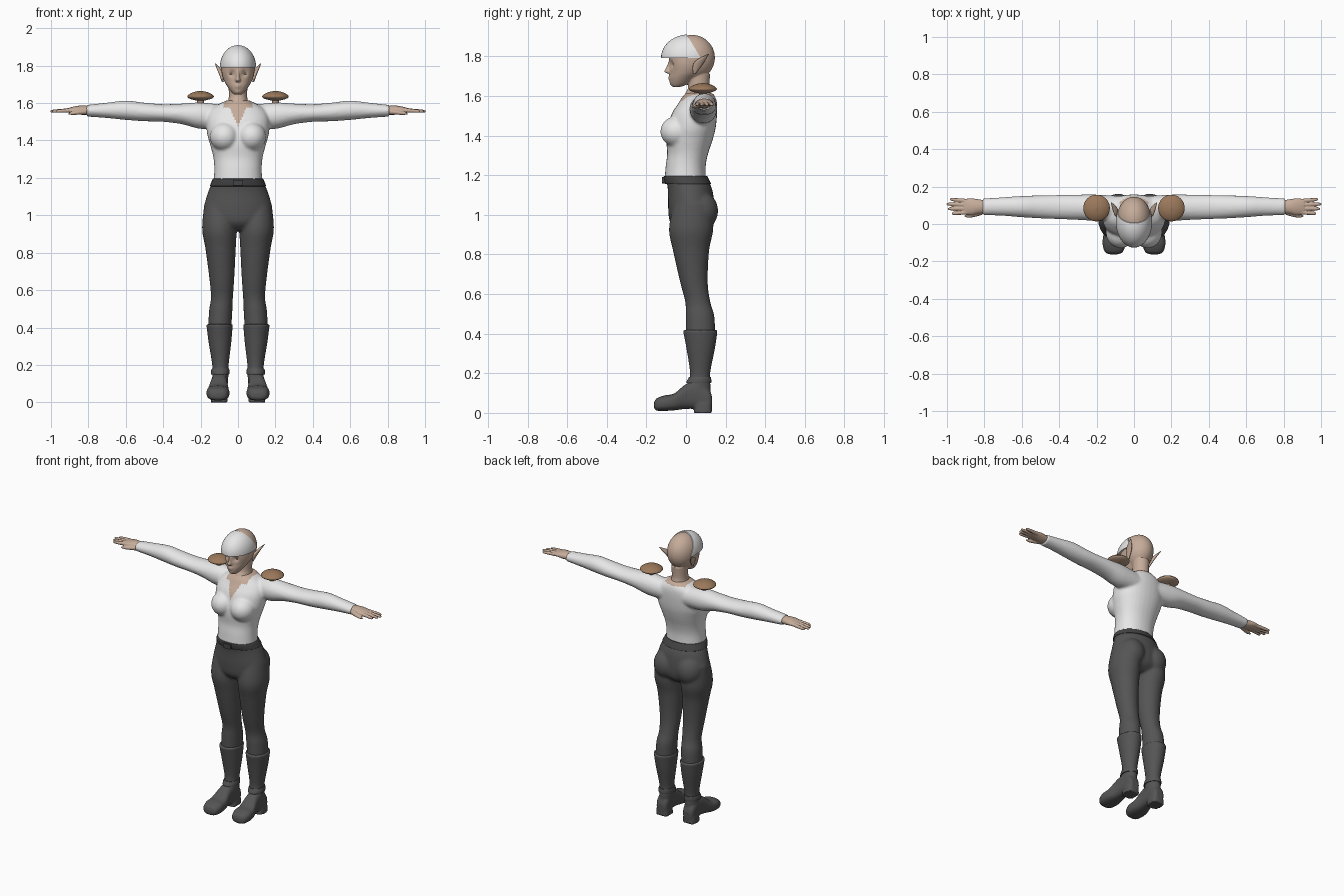
import bpy, bmesh, math
from mathutils import Matrix, Vector

default = bpy.data.objects.get("Cube")
if default:
    bpy.data.objects.remove(default, do_unlink=True)


def material(name, *rgb):
    m = bpy.data.materials.new(name)
    m.use_nodes = True
    m.diffuse_color = (*rgb, 1)
    m.node_tree.nodes["Principled BSDF"].inputs["Base Color"].default_value = (*rgb, 1)
    return m


SKIN = material("skin", 0.56, 0.41, 0.32)
WHITE = material("white_cloth", 0.8, 0.8, 0.8)
DARK = material("dark_cloth", 0.09, 0.09, 0.09)
LEATHER = material("belt_leather", 0.06, 0.06, 0.06)
BROWN = material("mushroom_brown", 0.33, 0.19, 0.105)
TAN = material("mushroom_tan", 0.45, 0.31, 0.22)
EYE = material("eye_brown", 0.36, 0.23, 0.16)


# ---- shape helpers -------------------------------------------------------
def to_mesh(bm):
    bmesh.ops.recalc_face_normals(bm, faces=bm.faces)
    mesh = bpy.data.meshes.new("part")
    bm.to_mesh(mesh)
    bm.free()
    return mesh


def smooth_sections(sections, steps=6):
    """Catmull-Rom through the section values."""
    rows = [Vector(s) for s in sections]
    rows = [rows[0]] + rows + [rows[-1]]
    out = []
    for a, b, c, d in zip(rows, rows[1:], rows[2:], rows[3:]):
        for i in range(steps):
            t = i / steps
            out.append(b + (c - a) * t / 2 + (a * 2 - b * 5 + c * 4 - d) * t * t / 2
                       + (b * 3 - a - c * 3 + d) * t ** 3 / 2)
    return out + [rows[-1]]


def loft(sections, axis="z", square=1.0, sides=32):
    """Sections: position along axis, then the low/high limits of the other two axes.
    Along z the limits are y then x; along x they are y then z; along y, x then z."""
    bm = bmesh.new()
    rings = []
    for t, u0, u1, v0, v1 in smooth_sections(sections):
        ring = []
        for k in range(sides):
            a = math.tau * k / sides
            c, s = math.cos(a), math.sin(a)
            u = (u0 + u1) / 2 + (u1 - u0) / 2 * math.copysign(abs(c) ** square, c)
            v = (v0 + v1) / 2 + (v1 - v0) / 2 * math.copysign(abs(s) ** square, s)
            co = {"z": (v, u, t), "x": (t, u, v), "y": (u, t, v)}[axis]
            ring.append(bm.verts.new(co))
        rings.append(ring)
    for r, q in zip(rings, rings[1:]):
        for k in range(sides):
            n = (k + 1) % sides
            bm.faces.new((r[k], r[n], q[n], q[k]))
    bm.faces.new(rings[0])
    bm.faces.new(rings[-1])
    return to_mesh(bm)


def body(rows, **kw):
    """Symmetric upright loft: z, front y, back y, half width."""
    return loft([(z, f, b, -w, w) for z, f, b, w in rows], **kw)


def ball(centre, radii, cuts=()):
    bm = bmesh.new()
    bmesh.ops.create_uvsphere(bm, u_segments=40, v_segments=24, radius=1)
    bm.transform(Matrix.Translation(centre) @ Matrix.Diagonal((*radii, 1)))
    for point, normal in cuts:
        cut = bmesh.ops.bisect_plane(bm, geom=bm.verts[:] + bm.edges[:] + bm.faces[:],
                                     plane_co=point, plane_no=normal, clear_outer=True)
        edges = [e for e in cut["geom_cut"] if isinstance(e, bmesh.types.BMEdge)]
        bmesh.ops.edgeloop_fill(bm, edges=edges)
    return to_mesh(bm)


def flipped(mesh):
    copy = mesh.copy()
    copy.transform(Matrix.Scale(-1, 4, (1, 0, 0)))
    copy.flip_normals()
    return copy


def both(mesh):
    return [mesh, flipped(mesh)]


def part(name, mesh, *mats, angle=50):
    mesh.name = name
    for m in mats:
        mesh.materials.append(m)
    mesh.shade_smooth()
    mesh.set_sharp_from_angle(angle=math.radians(angle))
    ob = bpy.data.objects.new(name, mesh)
    bpy.context.collection.objects.link(ob)
    return ob


def pair(name, mesh, *mats, **kw):
    part("left_" + name, mesh, *mats, **kw)
    part("right_" + name, flipped(mesh), **kw)


def fuse(meshes, voxel, rounds):
    """Union of overlapping volumes, remeshed and relaxed."""
    bm = bmesh.new()
    for m in meshes:
        bm.from_mesh(m)
    ob = bpy.data.objects.new("fuse", to_mesh(bm))
    bpy.context.collection.objects.link(ob)
    mod = ob.modifiers.new("remesh", "REMESH")
    mod.mode, mod.voxel_size = "VOXEL", voxel
    mod = ob.modifiers.new("relax", "SMOOTH")
    mod.factor, mod.iterations = 0.5, rounds
    graph = bpy.context.evaluated_depsgraph_get()
    mesh = bpy.data.meshes.new_from_object(ob.evaluated_get(graph))
    bpy.data.objects.remove(ob, do_unlink=True)
    return mesh


def sculpt(mesh, centre, radius, push):
    for v in mesh.vertices:
        d = (v.co - Vector(centre)).length / radius
        v.co += Vector(push) * math.exp(-d * d)


# ---- shirt: torso, bust and sleeves --------------------------------------
torso = body([(1.18, -.108, .1, .13), (1.25, -.102, .1, .127), (1.31, -.095, .112, .132),
              (1.38, -.1, .135, .15), (1.44, -.092, .15, .166), (1.51, -.072, .157, .168),
              (1.56, -.04, .157, .15), (1.59, -.022, .15, .11), (1.615, 0, .135, .06)], square=.92)
sleeve = loft([(.08, .03, .15, 1.46, 1.59), (.2, .018, .157, 1.462, 1.603),
               (.3, .022, .157, 1.487, 1.597), (.4, .026, .155, 1.5, 1.594),
               (.5, .03, .153, 1.503, 1.602), (.6, .036, .15, 1.51, 1.613),
               (.7, .044, .143, 1.52, 1.602), (.81, .048, .136, 1.528, 1.59)], axis="x")
bust = ball((.072, -.045, 1.42), (.078, .084, .078))
shirt = fuse([torso] + both(sleeve) + both(bust), .008, 5)
shirt.materials.clear()
part("shirt", shirt, WHITE, SKIN, angle=70)
for p in shirt.polygons:
    x, y, z = p.center
    notch = y < .06 and abs(x) < .45 * (z - 1.475)
    collar = abs(x) < .078 and z > (1.575 if y < .06 else 1.597)
    p.material_index = int(notch or collar)

# ---- trousers: pelvis, seat and legs -------------------------------------
pelvis = body([(1.19, -.105, .1, .13), (1.13, -.092, .132, .158), (1.03, -.09, .145, .184),
               (.96, -.08, .135, .165), (.92, -.04, .09, .09)])
leg = loft([(1.06, -.06, .13, .02, .18), (.93, -.086, .138, .008, .192), (.82, -.066, .117, .012, .174),
            (.66, -.03, .11, .02, .153), (.56, -.004, .123, .027, .145), (.49, -.002, .143, .03, .155),
            (.39, 0, .148, .036, .16)])
seat = ball((.085, .07, 1.02), (.088, .092, .1))
trousers = fuse([pelvis] + both(leg) + both(seat), .009, 5)
trousers.materials.clear()
part("trousers", trousers, DARK, angle=70)

# ---- belt and buckle -----------------------------------------------------
part("belt", body([(1.155, -.102, .123, .147), (1.16, -.107, .125, .149),
                   (1.19, -.113, .11, .137), (1.196, -.108, .106, .133)]), LEATHER)
part("buckle", loft([(-.121, -.028, .028, 1.158, 1.19), (-.1, -.028, .028, 1.158, 1.19)],
                    axis="y", square=.3), LEATHER)

# ---- boots ---------------------------------------------------------------
shaft = loft([(.418, -.013, .158, .029, .168), (.405, -.013, .158, .029, .168), (.32, .003, .145, .036, .157),
              (.2, .02, .122, .05, .138), (.13, .008, .124, .052, .138), (.05, .01, .125, .06, .14)])
foot = loft([(-.162, .085, .13, .025, .05), (-.15, .06, .155, .012, .072), (-.11, .046, .168, .01, .088),
             (-.06, .048, .164, .013, .098), (0, .055, .148, .02, .145), (.06, .056, .142, .02, .16),
             (.115, .06, .138, .015, .12), (.132, .075, .125, .03, .08)], axis="y", square=.75)
heel = loft([(0, .04, .132, .055, .145), (.05, .045, .13, .057, .142)], square=.6)
boot = fuse([shaft, foot, heel], .006, 3)
boot.materials.clear()
pair("boot", boot, DARK, angle=70)
pair("ankle_strap", loft([(.15, .002, .127, .047, .143), (.158, .003, .128, .046, .144),
                          (.172, .01, .127, .046, .143), (.18, .014, .125, .048, .14)]), DARK)

# ---- hands ---------------------------------------------------------------
fingers = []
for i, tip in enumerate((.975, .995, 1.003, .985)):
    row = []
    for t, r in ((0, .012), (.5, .0105), (.9, .008), (1, .003)):
        x = .88 + (tip - .88) * t
        y = .063 + .0195 * i + (i - 1.2) * .006 * t
        z = 1.562 - .006 * t
        row.append((x, y - r, y + r, z - r, z + r))
    fingers.append(loft(row, axis="x", sides=16))
thumb = loft([(.81, .05, .085, 1.538, 1.57), (.85, .038, .066, 1.538, 1.562),
              (.885, .034, .054, 1.536, 1.555), (.908, .039, .047, 1.54, 1.547)], axis="x", sides=16)
palm = loft([(.77, .06, .122, 1.537, 1.582), (.83, .054, .132, 1.537, 1.587),
             (.87, .048, .137, 1.543, 1.583), (.91, .054, .134, 1.55, 1.573)], axis="x")
hand = fuse(fingers + [thumb, palm], .0035, 2)
hand.materials.clear()
pair("hand", hand, SKIN, angle=70)

# ---- head: skull, face, nose, neck ---------------------------------------
skull = ball((0, .03, 1.793), (.091, .116, .115))
face = body([(1.645, -.065, -.03, .02), (1.66, -.078, .01, .036), (1.69, -.083, .05, .058),
             (1.72, -.081, .085, .075), (1.76, -.084, .11, .087), (1.81, -.084, .11, .088)])
nose = body([(1.712, -.088, -.06, .011), (1.722, -.11, -.06, .014),
             (1.745, -.1, -.06, .009), (1.78, -.086, -.06, .008)], sides=16)
neck = body([(1.54, -.02, .135, .062), (1.6, -.01, .127, .054),
             (1.64, .01, .118, .049), (1.71, .01, .122, .052)])
head = fuse([skull, face, nose, neck], .0045, 3)
head.materials.clear()
for s in (-1, 1):
    sculpt(head, (.034 * s, -.075, 1.757), .017, (0, .012, 0))
sculpt(head, (0, -.085, 1.69), .014, (0, -.007, 0))
sculpt(head, (0, -.08, 1.655), .015, (0, -.004, 0))
part("head", head, SKIN, angle=70)
pair("eye", ball((.034, -.055, 1.757), (.016, .011, .008)), EYE)
pair("ear", loft([(1.712, .036, .048, .076, .086), (1.75, .034, .078, .08, .1),
                  (1.78, .052, .098, .09, .112), (1.812, .11, .116, .119, .124)], sides=20), SKIN)

# ---- white hair cap over the front of the skull --------------------------
part("hair_cap", ball((0, .012, 1.792), (.097, .138, .118),
                      [((0, 0, 1.791), (0, 0, -1)), ((0, .07, 1.8), (0, 1, .6))]), WHITE, angle=40)


# ---- mushrooms on the shoulders ------------------------------------------
def disc(rows):
    return loft([(z, .085 - r, .085 + r, .2 - r, .2 + r) for z, r in rows])


cap = disc([(1.613, .02), (1.622, .055), (1.633, .071), (1.646, .062), (1.659, .036), (1.665, .004)])
for p in cap.polygons:
    p.material_index = int(p.normal.z < -.2)
pair("mushroom_cap", cap, BROWN, TAN)
pair("mushroom_stem", disc([(1.575, .022), (1.6, .018), (1.625, .02)]), TAN)
